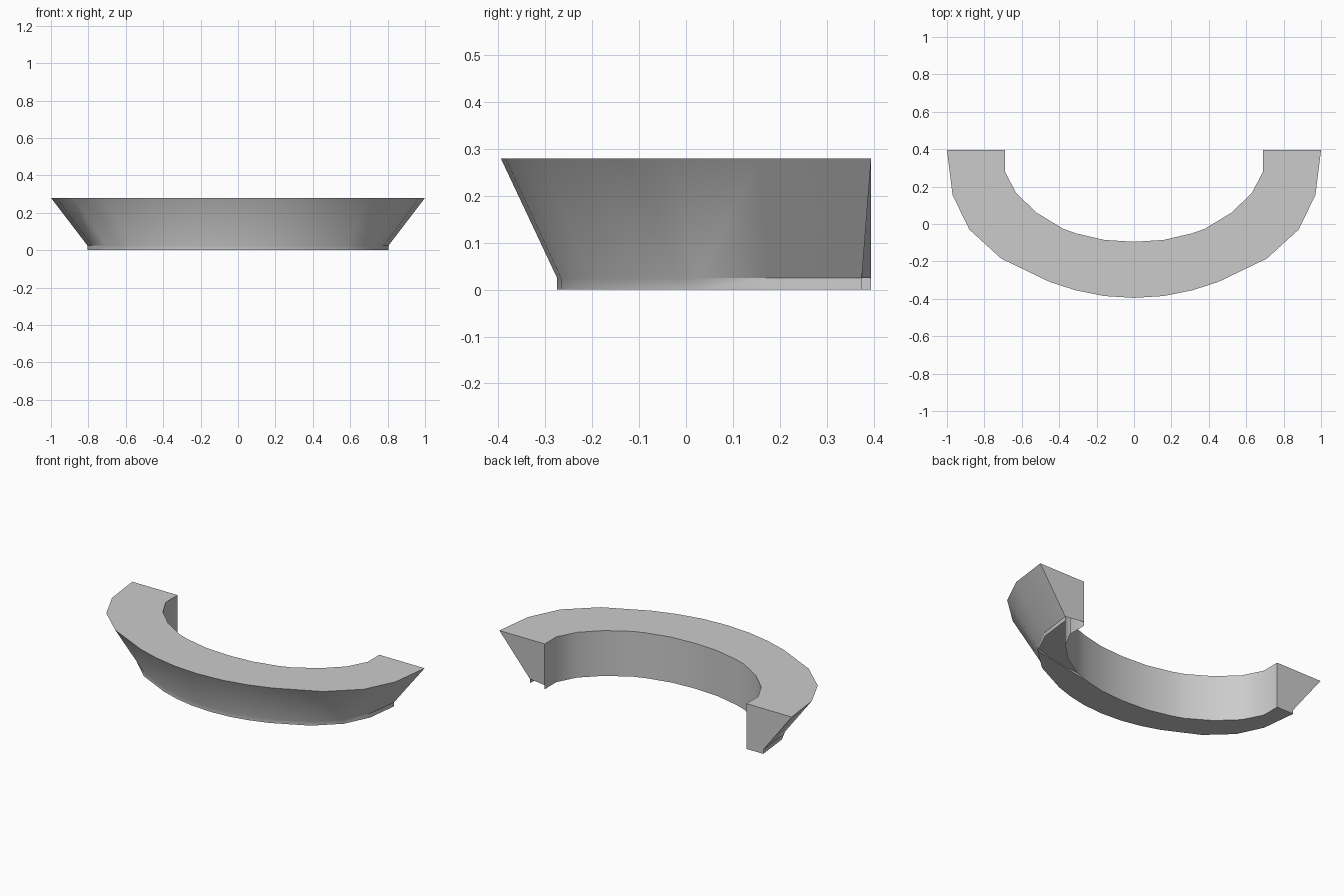
import bpy, bmesh, math

cube = bpy.data.objects.get("Cube")
if cube:
    bpy.data.objects.remove(cube, do_unlink=True)

TOP, LIP, END = 0.28, 0.025, 0.395

# Half outlines of the arc, from the end to the middle
outer = [(1, END), (.97, .155), (.88, -.03), (.71, -.185),
         (.45, -.31), (.31, -.355), (.16, -.385), (0, -.395)]
inner = [(.69, END), (.69, .28), (.63, .165), (.52, .06),
         (.38, -.025), (.31, -.05), (.16, -.085), (0, -.095)]


def mirrored(half):
    return half + [(-x, y) for x, y in reversed(half[:-1])]


outer, inner = mirrored(outer), mirrored(inner)
# The foot outline is the rim outline drawn inwards
foot = [(x * .805, y * .823 + .05) for x, y in outer]
foot[-1] = (foot[-1][0], END)

bm = bmesh.new()


def row(points, z):
    return [bm.verts.new((x, y, z)) for x, y in points]


def bridge(a, b, start=0):
    for i in range(start, len(a) - 1):
        bm.faces.new((a[i], a[i + 1], b[i + 1], b[i]))


in_top, out_top = row(inner, TOP), row(outer, TOP)
lip, base, in_base = row(foot, LIP), row(foot, 0), row(inner, 0)

# Top, sloping outer wall, short foot wall and upright inner wall
bridge(in_top, out_top)
bridge(out_top, lip)
bridge(lip, base)
bridge(in_base, in_top)

# Underside, left open near the left end
bridge(base, in_base, 5)
bm.faces.new(base[2:6] + [in_base[5]])

# Right end is closed, left end stops above the foot
bm.faces.new((in_top[-1], out_top[-1], lip[-1], base[-1], in_base[-1]))
corner = bm.verts.new((inner[0][0], END, LIP))
bm.faces.new((in_top[0], corner, lip[0], out_top[0]))

bmesh.ops.recalc_face_normals(bm, faces=bm.faces)
mesh = bpy.data.meshes.new("curved_counter")
bm.to_mesh(mesh)
bm.free()

grey = bpy.data.materials.new("light_grey")
grey.use_nodes = True
colour = (0.6, 0.6, 0.6, 1)
grey.diffuse_color = colour
grey.node_tree.nodes["Principled BSDF"].inputs["Base Color"].default_value = colour
mesh.materials.append(grey)

counter = bpy.data.objects.new("curved_counter", mesh)
bpy.context.collection.objects.link(counter)
bpy.ops.object.select_all(action="DESELECT")
counter.select_set(True)
bpy.context.view_layer.objects.active = counter
bpy.ops.object.shade_smooth_by_angle(angle=math.radians(35))
